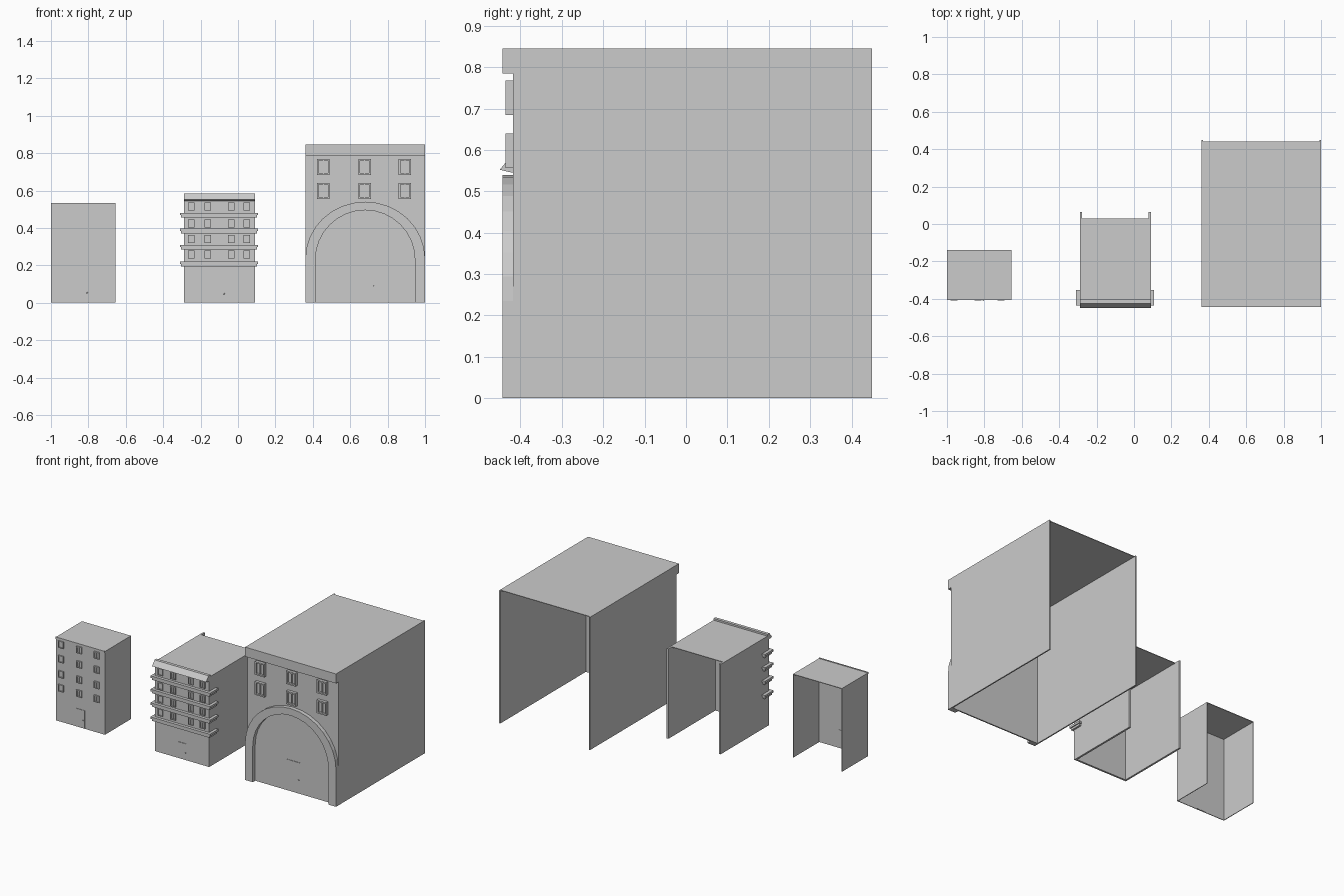
import bpy, bmesh, math

if "Cube" in bpy.data.objects:
    bpy.data.objects.remove(bpy.data.objects["Cube"])


def finish(name, bm):
    bmesh.ops.recalc_face_normals(bm, faces=bm.faces[:])
    me = bpy.data.meshes.new(name)
    bm.to_mesh(me)
    bm.free()
    ob = bpy.data.objects.new(name, me)
    bpy.context.collection.objects.link(ob)
    return ob


def add_box(bm, x0, x1, y0, y1, z0, z1):
    vs = bmesh.ops.create_cube(bm, size=1)["verts"]
    for v in vs:
        v.co.x = x0 if v.co.x < 0 else x1
        v.co.y = y0 if v.co.y < 0 else y1
        v.co.z = z0 if v.co.z < 0 else z1


def boxes(name, items):
    bm = bmesh.new()
    for b in items:
        add_box(bm, *b)
    return finish(name, bm)


def prism(name, profile, x0, x1):
    """Closed (y, z) profile swept along x."""
    bm = bmesh.new()
    f = bm.faces.new([bm.verts.new((x0, y, z)) for y, z in profile])
    new = bmesh.ops.extrude_face_region(bm, geom=[f])["geom"]
    bmesh.ops.translate(bm, vec=(x1 - x0, 0, 0),
                        verts=[g for g in new if isinstance(g, bmesh.types.BMVert)])
    return finish(name, bm)


def shell(name, x0, x1, front, roof_back, wall_back, top, t=0.004):
    """Front, two sides and roof; open at the back and underneath."""
    boxes(name + "_front_wall", [(x0, x1, front, front + t, 0, top)])
    boxes(name + "_side_walls", [(x0, x0 + t, front, wall_back, 0, top),
                                 (x1 - t, x1, front, wall_back, 0, top)])
    boxes(name + "_roof", [(x0, x1, front, roof_back, top - 0.004, top)])


def windows(name, xs, zs, w, h, front, depth):
    items = []
    b = w * 0.13
    for x in xs:
        for z in zs:
            l, r, lo, hi = x - w / 2, x + w / 2, z - h / 2, z + h / 2
            y = front - depth
            items += [(l, l + b, y, front, lo, hi), (r - b, r, y, front, lo, hi),
                      (l + b, r - b, y, front, hi - b, hi),
                      (l + b, r - b, y, front, lo, lo + b),
                      (x - b / 3, x + b / 3, y + depth * .3, front, lo + b, hi - b),
                      (l + b, r - b, front - depth * .3, front, lo + b, hi - b)]
    boxes(name + "_windows", items)


def door(name, x0, x1, h, front, t=0.003):
    boxes(name + "_door", [(x0, x1, front - t, front + 0.006, 0.002, h)])
    bm = bmesh.new()
    bmesh.ops.create_icosphere(bm, subdivisions=1, radius=0.004)
    bmesh.ops.translate(bm, verts=bm.verts[:], vec=(x1 - 0.009, front - t - 0.003, h * 0.45))
    finish(name + "_door_knob", bm)


# Small apartment block
shell("small_block", -1.0, -0.655, -0.402, -0.14, -0.14, 0.53)
boxes("small_block_roof_trim", [(-1.0, -0.655, -0.407, -0.40, 0.52, 0.533)])
windows("small_block", (-0.963, -0.834, -0.711), (0.215, 0.303, 0.40, 0.492),
        0.036, 0.043, -0.402, 0.008)
door("small_block", -0.855, -0.797, 0.116, -0.402)

# Middle block with wraparound balcony bands
shell("balcony_block", -0.29, 0.09, -0.418, 0.03, 0.065, 0.572, 0.012)
prism("balcony_block_cornice",
      [(-0.405, 0.545), (-0.42, 0.545), (-0.45, 0.552), (-0.425, 0.583), (-0.405, 0.583)],
      -0.29, 0.09)
windows("balcony_block", (-0.251, -0.161, -0.037, 0.046), (0.257, 0.342, 0.424, 0.515),
        0.035, 0.043, -0.418, 0.009)
for i, z in enumerate((0.207, 0.297, 0.383, 0.468)):
    items = []
    for o, lo, hi in ((0.0, z, z + 0.013), (0.006, z - 0.013, z)):
        items += [(-0.31 + o, 0.108 - o, -0.437 + o, -0.417, lo, hi),
                  (-0.31 + o, -0.289, -0.417, -0.352 - o, lo, hi),
                  (0.089, 0.108 - o, -0.417, -0.352 - o, lo, hi)]
    boxes(f"balcony_band_{i + 1}", items)
door("balcony_block", -0.125, -0.065, 0.105, -0.418)

# Large hall
shell("hall", 0.36, 1.0, -0.418, 0.442, 0.45, 0.845, 0.008)
boxes("hall_cornice", [(0.36, 1.0, -0.443, -0.417, 0.785, 0.845)])
windows("hall", (0.456, 0.677, 0.892), (0.598, 0.726), 0.066, 0.084, -0.418, 0.018)
door("hall", 0.636, 0.733, 0.198, -0.418)

# Hall arch: elliptical band with straight legs
bm = bmesh.new()
n = 16


def arch_line(rx, rz, zc):
    pts = [(0.68 - rx, 0)]
    pts += [(0.68 - rx * math.cos(math.pi * i / n), zc + rz * math.sin(math.pi * i / n))
            for i in range(n + 1)]
    return [bm.verts.new((x, -0.443, z)) for x, z in pts + [(0.68 + rx, 0)]]


outer, inner = arch_line(0.32, 0.305, 0.235), arch_line(0.266, 0.265, 0.23)
faces = [bm.faces.new((outer[i], outer[i + 1], inner[i + 1], inner[i])) for i in range(n + 2)]
new = bmesh.ops.extrude_face_region(bm, geom=faces)["geom"]
bmesh.ops.translate(bm, vec=(0, 0.026, 0),
                    verts=[g for g in new if isinstance(g, bmesh.types.BMVert)])
finish("hall_arch", bm)
